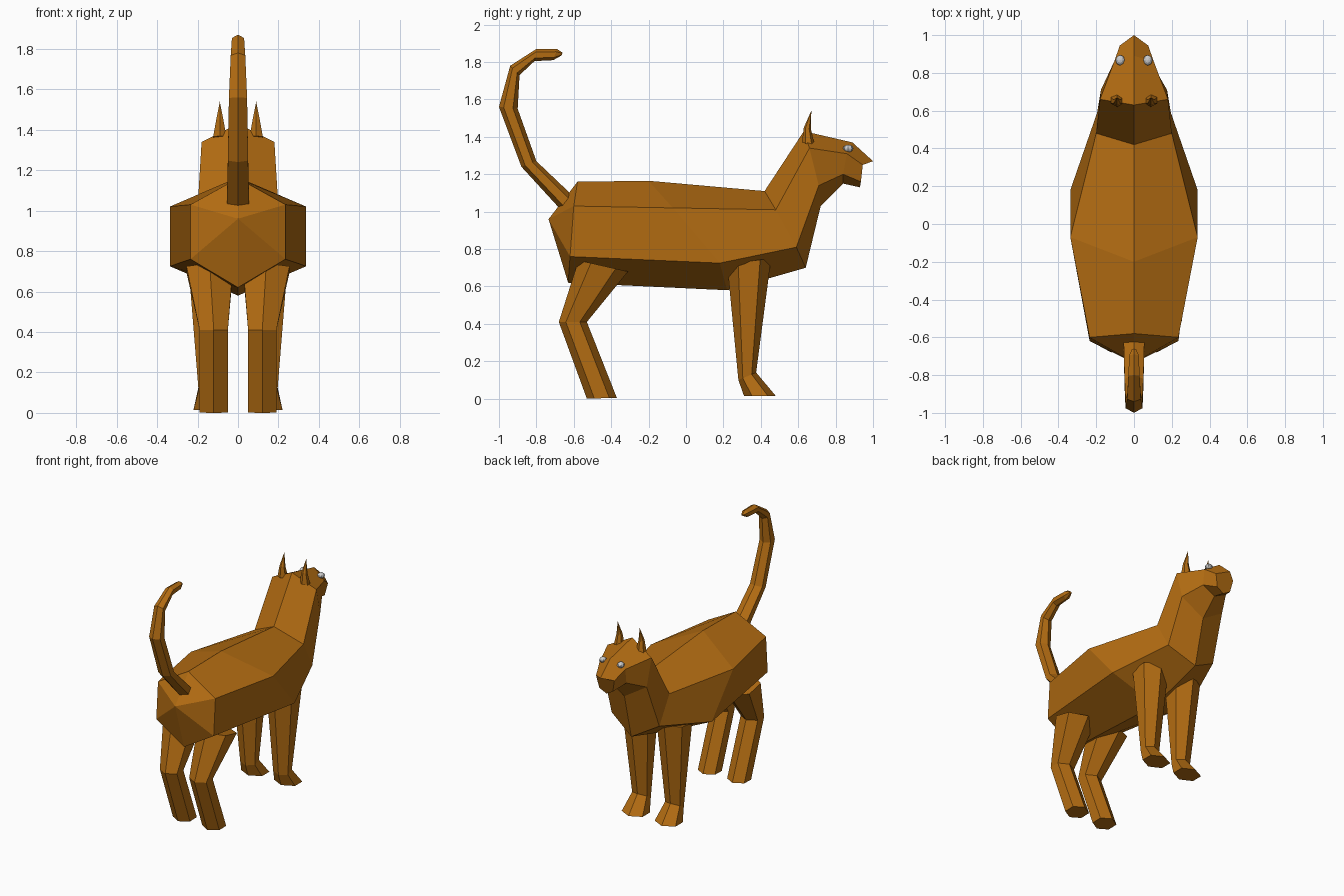
import bpy, bmesh
from mathutils import Vector

if "Cube" in bpy.data.objects:
    bpy.data.objects.remove(bpy.data.objects["Cube"])

fur = bpy.data.materials.new("fur")
fur.diffuse_color = (0.45, 0.15, 0.006, 1)
fur.use_nodes = True
fur.node_tree.nodes["Principled BSDF"].inputs["Base Color"].default_value = fur.diffuse_color


def hexagon(a, b, rx, cx=0.0):
    """Six-sided ring spanning (y, z) points a to b, half width rx."""
    a, b = Vector(a), Vector(b)
    p, q = a.lerp(b, 0.25), a.lerp(b, 0.75)
    return [(cx, *a), (cx + rx, *p), (cx + rx, *q),
            (cx, *b), (cx - rx, *q), (cx - rx, *p)]


def body_ring(top, upper, lower, bottom, xu, xl):
    return [(0, *top), (xu, *upper), (xl, *lower),
            (0, *bottom), (-xl, *lower), (-xu, *upper)]


def mirror_x(ob):
    ob.modifiers.new("mirror", 'MIRROR').use_axis[0] = True


def loft(name, rings, mirror=False):
    """Skin the rings with flat faces and close both ends."""
    bm = bmesh.new()
    vs = [[bm.verts.new(c) for c in r] for r in rings]
    for r, s in zip(vs, vs[1:]):
        for i in range(6):
            j = (i + 1) % 6
            bm.faces.new((r[i], r[j], s[j], s[i]))
    bm.faces.new(vs[0])
    bm.faces.new(vs[-1])
    bmesh.ops.remove_doubles(bm, verts=bm.verts, dist=1e-5)
    bmesh.ops.recalc_face_normals(bm, faces=bm.faces)
    me = bpy.data.meshes.new(name)
    bm.to_mesh(me)
    bm.free()
    me.materials.append(fur)
    ob = bpy.data.objects.new(name, me)
    bpy.context.collection.objects.link(ob)
    if mirror:
        mirror_x(ob)
    return ob


# Body, neck and head: rump point to nose
loft("body", [
    [(0, -0.735, 0.96)] * 6,
    body_ring((-0.58, 1.16), (-0.60, 1.03), (-0.62, 0.76), (-0.63, 0.62), 0.235, 0.235),
    body_ring((-0.20, 1.165), (-0.07, 1.02), (0.18, 0.725), (0.22, 0.58), 0.337, 0.337),
    body_ring((0.42, 1.11), (0.48, 1.01), (0.59, 0.81), (0.64, 0.70), 0.20, 0.195),
    body_ring((0.63, 1.43), (0.66, 1.34), (0.71, 1.14), (0.72, 1.03), 0.18, 0.175),
    body_ring((0.89, 1.37), (0.86, 1.31), (0.84, 1.20), (0.84, 1.15), 0.105, 0.10),
    body_ring((1.00, 1.27), (0.945, 1.25), (0.935, 1.16), (0.93, 1.13), 0.075, 0.055),
])

# Tail
loft("tail", [
    hexagon((-0.66, 1.00), (-0.60, 1.08), 0.055),
    hexagon((-0.88, 1.24), (-0.80, 1.27), 0.05),
    hexagon((-1.00, 1.56), (-0.90, 1.55), 0.045),
    hexagon((-0.94, 1.78), (-0.89, 1.73), 0.036),
    hexagon((-0.80, 1.87), (-0.81, 1.805), 0.03),
    hexagon((-0.69, 1.87), (-0.71, 1.81), 0.025),
    hexagon((-0.66, 1.85), (-0.665, 1.835), 0.01),
])

# Legs
loft("hind_legs", [
    hexagon((-0.575, 0.74), (-0.31, 0.68), 0.115, 0.14),
    hexagon((-0.68, 0.41), (-0.53, 0.41), 0.07, 0.12),
    hexagon((-0.53, 0.0), (-0.37, 0.005), 0.07, 0.12),
], True)
loft("front_legs", [
    hexagon((0.22, 0.72), (0.455, 0.75), 0.105, 0.14),
    hexagon((0.28, 0.10), (0.375, 0.14), 0.06, 0.135),
    hexagon((0.31, 0.015), (0.48, 0.015), 0.085, 0.135),
], True)

# Ears
loft("ears", [
    hexagon((0.62, 1.37), (0.69, 1.35), 0.033, 0.09),
    hexagon((0.63, 1.45), (0.668, 1.44), 0.018, 0.09),
    [(0.09, 0.67, 1.54)] * 6,
], True)

# Eyes
bpy.ops.mesh.primitive_uv_sphere_add(segments=8, ring_count=6, radius=1)
eyes = bpy.context.object
eyes.name = "eyes"
for v in eyes.data.vertices:
    v.co = (0.073 + v.co.x * 0.025, 0.867 + v.co.y * 0.028, 1.338 + v.co.z * 0.02)
mirror_x(eyes)
